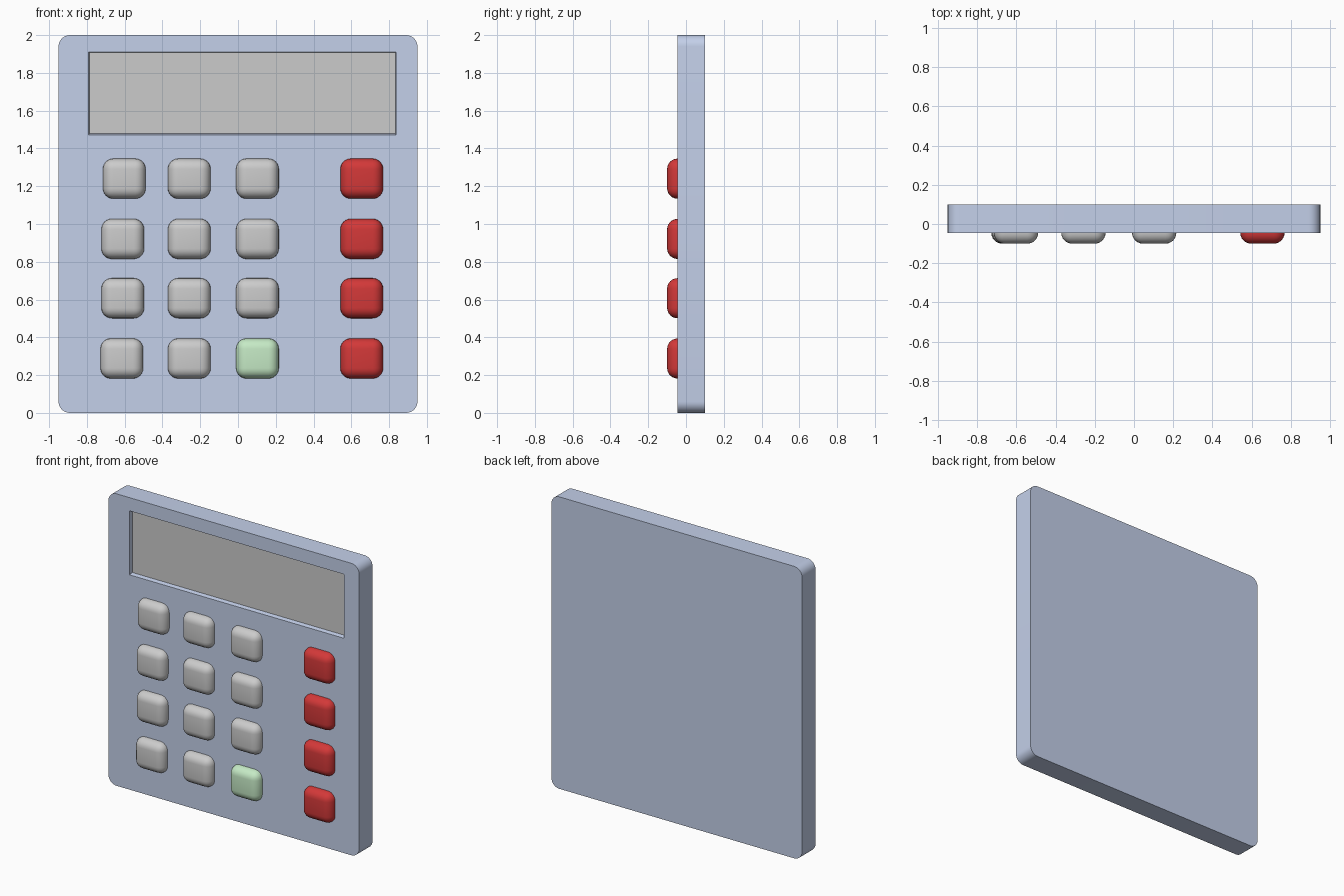
import bpy, bmesh
from mathutils import Vector

if "Cube" in bpy.data.objects:
    bpy.data.objects.remove(bpy.data.objects["Cube"])


def material(name, rgb):
    m = bpy.data.materials.new(name)
    m.diffuse_color = (*rgb, 1)
    m.use_nodes = True
    m.node_tree.nodes["Principled BSDF"].inputs["Base Color"].default_value = m.diffuse_color
    return m


BLUE = material("blue_plastic", (0.55, 0.63, 0.82))
RED = material("red_plastic", (0.65, 0.04, 0.04))
GREEN = material("green_plastic", (0.56, 0.82, 0.56))


def box(name, lo, hi, mat=None, radius=0, segments=5, depth_only=False):
    """Box between two corners; bevels all edges or only those running along y."""
    lo, hi = Vector(lo), Vector(hi)
    bm = bmesh.new()
    bmesh.ops.create_cube(bm, size=1)
    for v in bm.verts:
        v.co = Vector((v.co[i] + 0.5) * (hi[i] - lo[i]) + lo[i] for i in range(3))
    if radius:
        edges = [e for e in bm.edges if not depth_only
                 or abs(e.verts[0].co.y - e.verts[1].co.y) > 1e-4]
        bmesh.ops.bevel(bm, geom=edges, offset=radius, segments=segments,
                        profile=0.5, affect='EDGES')
    me = bpy.data.meshes.new(name)
    bm.to_mesh(me)
    bm.free()
    ob = bpy.data.objects.new(name, me)
    bpy.context.collection.objects.link(ob)
    if mat:
        me.materials.append(mat)
    return ob


def activate(ob):
    bpy.ops.object.select_all(action='DESELECT')
    ob.select_set(True)
    bpy.context.view_layer.objects.active = ob


def smooth(ob):
    activate(ob)
    bpy.ops.object.shade_smooth_by_angle(angle=0.6)


FRONT = -0.045   # y of the case front
FLOOR = -0.015   # y of the display recess floor

# Case with rounded corners
case = box("case", (-0.95, FRONT, 0), (0.95, 0.10, 2.0), BLUE,
           radius=0.06, segments=8, depth_only=True)

# Slightly tapered display recess
cutter = box("recess_cutter", (-0.795, -0.075, 1.465), (0.838, FLOOR, 1.912))
for v in cutter.data.vertices:
    if v.co.y > -0.05:
        v.co.x = -0.787 if v.co.x < 0 else 0.834
        v.co.z = 1.478 if v.co.z < 1.7 else 1.907
cutter.hide_render = True
mod = case.modifiers.new("recess", 'BOOLEAN')
mod.operation = 'DIFFERENCE'
mod.solver = 'EXACT'
mod.object = cutter
activate(case)
bpy.ops.object.modifier_apply(modifier=mod.name)
bpy.data.objects.remove(cutter)
smooth(case)

# Display panel on the recess floor
box("display", (-0.787, FLOOR - 0.003, 1.478), (0.834, FLOOR + 0.01, 1.907))

# Keypad: three columns of keys plus a red operator column
rows = [1.24, 0.921, 0.607, 0.288]
first_column = [-0.602, -0.61, -0.61, -0.615]
for r, z in enumerate(rows):
    for c, x in enumerate([first_column[r], -0.258, 0.103, 0.655]):
        if c == 3:
            name, mat = "operator_key", RED
        elif c == 2 and r == 3:
            name, mat = "equals_key", GREEN
        else:
            name, mat = "number_key", None
        key = box(f"{name}_{r + 1}_{c + 1}", (x - 0.113, -0.10, z - 0.106),
                  (x + 0.113, 0.03, z + 0.106), mat, radius=0.055, segments=6)
        smooth(key)
